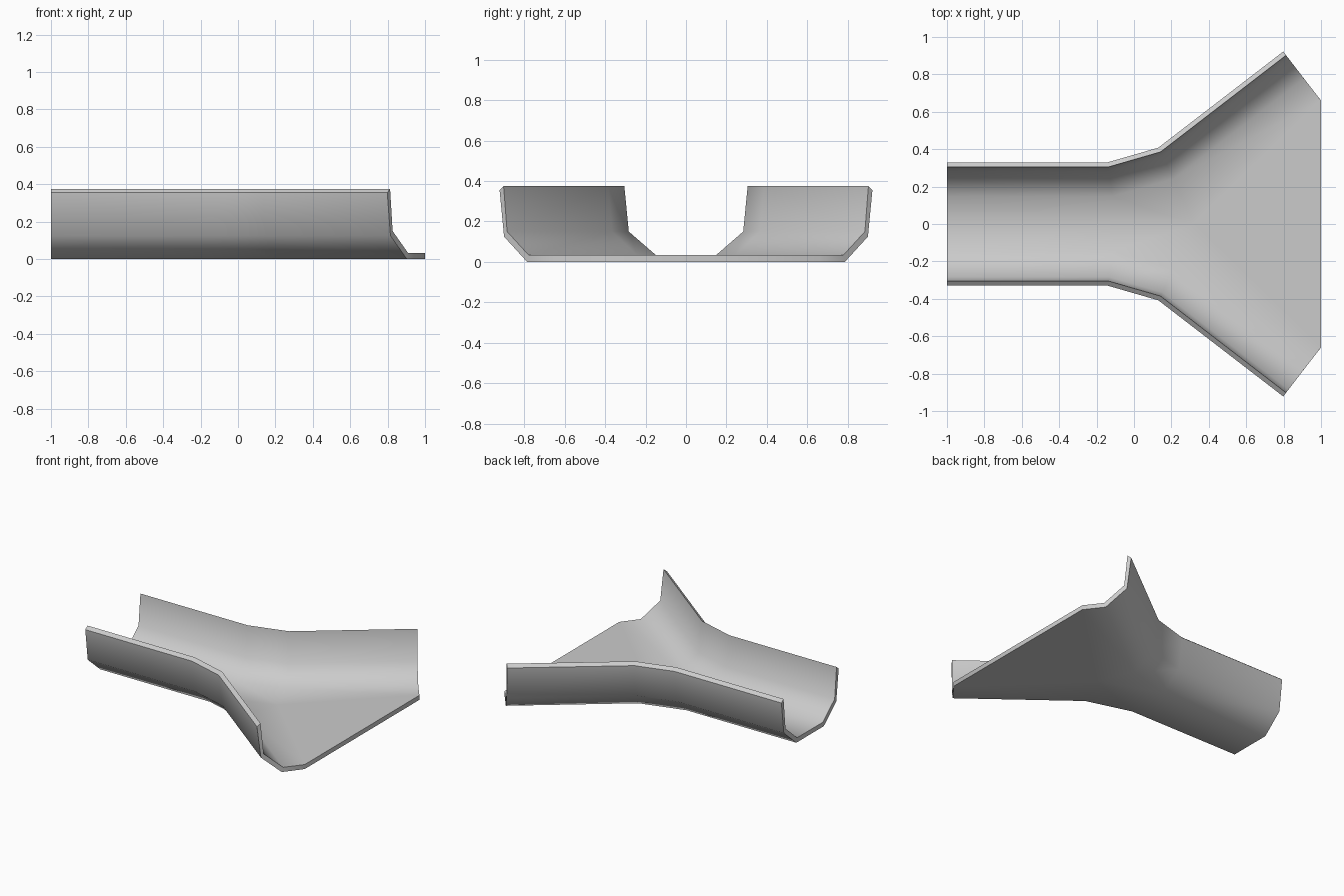
import bpy, bmesh
from math import sin, cos, radians

if "Cube" in bpy.data.objects:
    bpy.data.objects.remove(bpy.data.objects["Cube"])

# Half cross-section as (distance inward from rim, height)
OUTER = [(0, 0.355), (0.028, 0.125), (0.172, 0)]
INNER = [(0.025, 0.375), (0.047, 0.15), (0.182, 0.033)]
THICK = 0.033

# Plan of the rim: x, y, heading of the section in degrees, mitre stretch
STATIONS = [(-1, 0.33, 0, 1), (-0.14, 0.33, 8, 1.01),
            (0.13, 0.408, 26.5, 1.02), (0.798, 0.922, 37.5, 1)]
# Floor centre points paired with the stations
CENTRES = [-1, -0.095, 0.32]

bm = bmesh.new()


def section(profile, floor_z):
    """Wall rows at each station, continued over the flat floor to the centre."""
    rows = []
    for x, y, a, k in STATIONS:
        a = radians(a)
        rows.append([bm.verts.new((x + s * k * sin(a) if x > -1 else x,
                                   y - s * k * cos(a), z)) for s, z in profile])
    for row, cx in zip(rows, CENTRES):
        row.append(bm.verts.new((cx, 0, floor_z)))
    rows[3].append(bm.verts.new((1, 0.66, floor_z)))
    tip = bm.verts.new((1, 0, floor_z))
    for a, b in zip(rows, rows[1:]):
        for i in range(3):
            bm.faces.new((a[i], b[i], b[i + 1], a[i + 1]))
    bm.faces.new((rows[2][3], rows[3][3], tip))
    # Boundary loop: start section, rim, flared end, front of floor
    return rows[0][::-1] + [r[0] for r in rows[1:]] + rows[3][1:] + [tip]


# Inner and outer skins joined by a rim
top = section(INNER, THICK)
bottom = section(OUTER, 0)
for i in range(len(top) - 1):
    bm.faces.new((top[i], top[i + 1], bottom[i + 1], bottom[i]))

# Mirror across the centre line
geom = bm.verts[:] + bm.edges[:] + bm.faces[:]
copy = bmesh.ops.duplicate(bm, geom=geom)["geom"]
for v in copy:
    if isinstance(v, bmesh.types.BMVert):
        v.co.y = -v.co.y
bmesh.ops.remove_doubles(bm, verts=bm.verts[:], dist=0.0001)
bmesh.ops.recalc_face_normals(bm, faces=bm.faces[:])

mesh = bpy.data.meshes.new("flared_trough")
bm.to_mesh(mesh)
bm.free()
trough = bpy.data.objects.new("flared_trough", mesh)
bpy.context.collection.objects.link(trough)
bpy.context.view_layer.objects.active = trough
trough.select_set(True)
bpy.ops.object.shade_smooth_by_angle(angle=radians(50))
